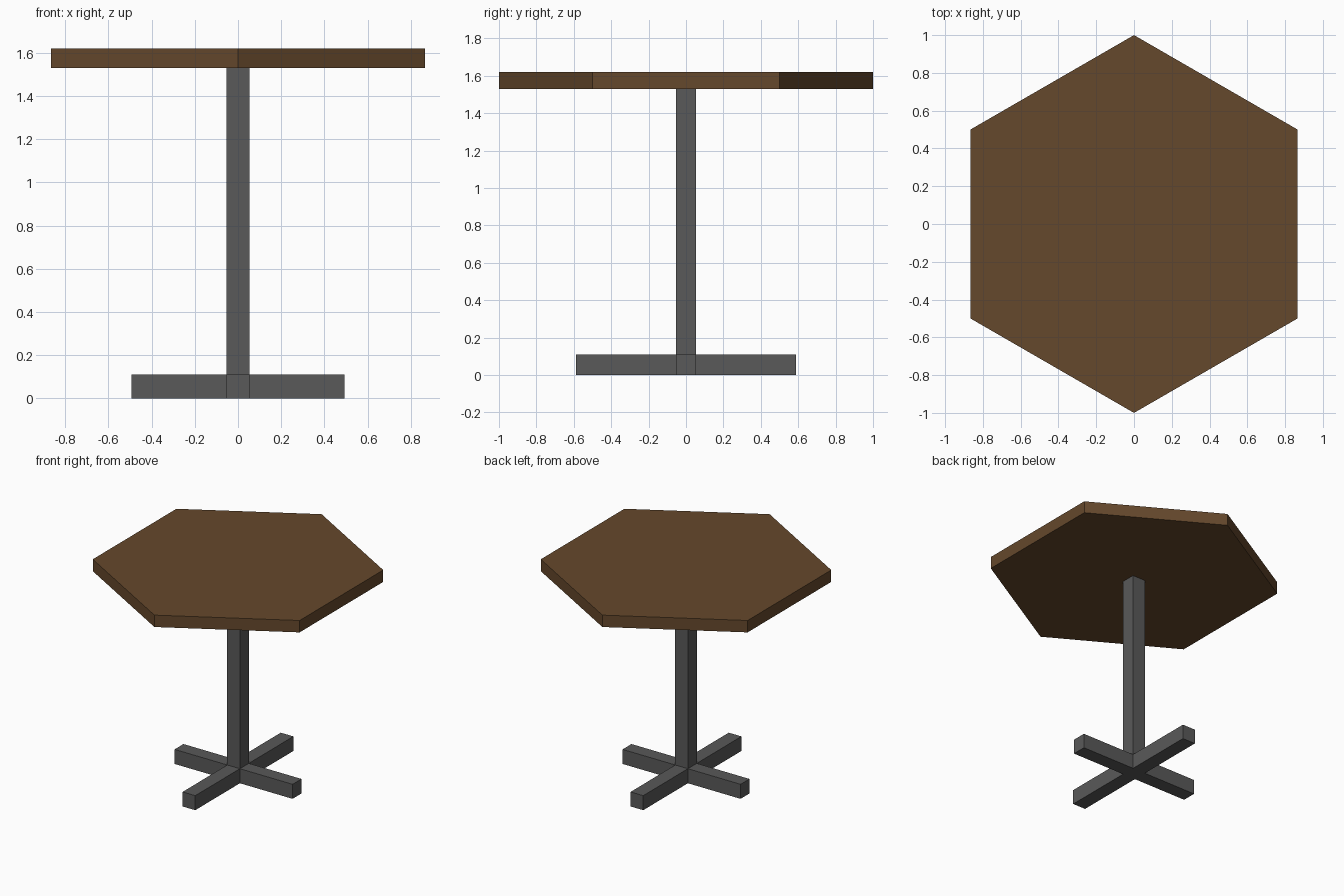
import bpy, bmesh
from math import sin, cos, pi

if "Cube" in bpy.data.objects:
    bpy.data.objects.remove(bpy.data.objects["Cube"])


def prism(name, outline, z0, z1, color):
    """Extrude a flat outline from z0 up to z1."""
    bm = bmesh.new()
    face = bm.faces.new([bm.verts.new((x, y, z0)) for x, y in outline])
    ext = bmesh.ops.extrude_face_region(bm, geom=[face], use_keep_orig=True)
    top = [g for g in ext["geom"] if isinstance(g, bmesh.types.BMVert)]
    bmesh.ops.translate(bm, verts=top, vec=(0, 0, z1 - z0))
    bmesh.ops.recalc_face_normals(bm, faces=bm.faces)
    me = bpy.data.meshes.new(name)
    bm.to_mesh(me)
    bm.free()
    me.materials.append(color)
    obj = bpy.data.objects.new(name, me)
    bpy.context.collection.objects.link(obj)
    return obj


def material(name, rgb):
    mat = bpy.data.materials.new(name)
    mat.diffuse_color = (*rgb, 1)
    mat.use_nodes = True
    mat.node_tree.nodes["Principled BSDF"].inputs["Base Color"].default_value = mat.diffuse_color
    return mat


wood = material("wood", (0.13, 0.065, 0.025))
metal = material("dark_metal", (0.1, 0.1, 0.1))

W = 0.053                 # half width of post and feet
LX, LY = 0.494, 0.587     # half lengths of the crossed feet
BASE_TOP, TOP_LOW, TOP_HIGH = 0.11, 1.53, 1.62

# Cross-shaped foot, one quarter corner turned round the centre
quarter = [(LX, W), (W, W), (W, LY)]
cross = (quarter + [(-x, y) for x, y in reversed(quarter)]
         + [(-x, -y) for x, y in quarter]
         + [(x, -y) for x, y in reversed(quarter)])
prism("cross_foot", cross, 0, BASE_TOP, metal)

# Square post
prism("post", [(-W, -W), (W, -W), (W, W), (-W, W)], BASE_TOP, TOP_LOW, metal)

# Hexagonal table top with corners to front and back
hexagon = [(cos(pi / 2 + i * pi / 3), sin(pi / 2 + i * pi / 3)) for i in range(6)]
prism("table_top", hexagon, TOP_LOW, TOP_HIGH, wood)
